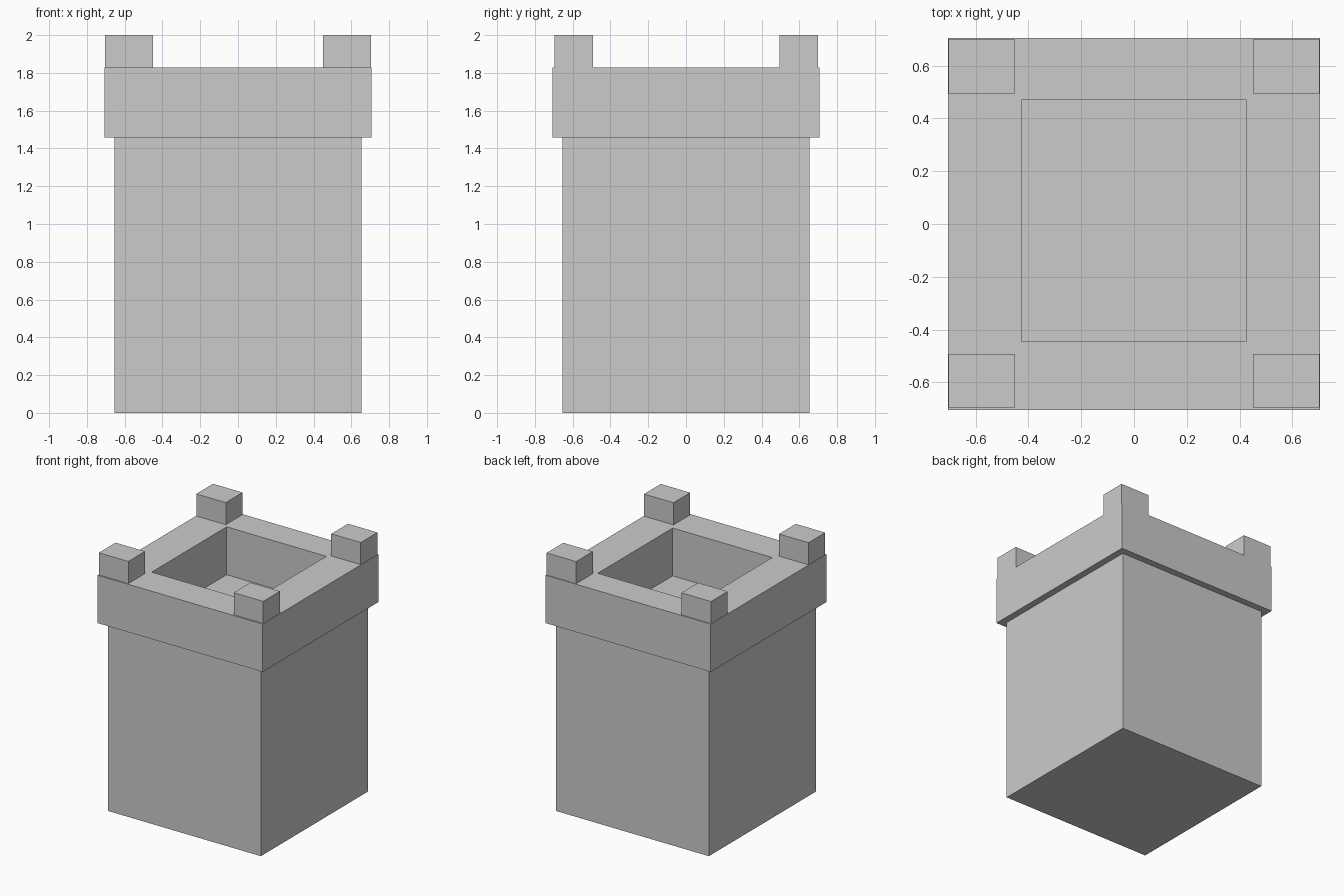
import bpy, bmesh

if "Cube" in bpy.data.objects:
    bpy.data.objects.remove(bpy.data.objects["Cube"])


def make_object(name, bm):
    bmesh.ops.recalc_face_normals(bm, faces=bm.faces)
    mesh = bpy.data.meshes.new(name)
    bm.to_mesh(mesh)
    bm.free()
    obj = bpy.data.objects.new(name, mesh)
    bpy.context.collection.objects.link(obj)
    return obj


def rect(bm, x0, x1, y0, y1, z):
    return [bm.verts.new((x, y, z)) for x, y in ((x0, y0), (x1, y0), (x1, y1), (x0, y1))]


def bridge(bm, a, b):
    for i in range(4):
        j = (i + 1) % 4
        bm.faces.new((a[i], a[j], b[j], b[i]))


def box(name, x0, x1, y0, y1, z0, z1):
    bm = bmesh.new()
    low, high = rect(bm, x0, x1, y0, y1, z0), rect(bm, x0, x1, y0, y1, z1)
    bm.faces.new(low)
    bm.faces.new(high)
    bridge(bm, low, high)
    return make_object(name, bm)


BODY_TOP, RIM_TOP, TOP = 1.459, 1.829, 2.0
BODY, RIM = 0.653, 0.706

# Tower body; its top is the floor of the well
box("tower_body", -BODY, BODY, -BODY, BODY, 0, BODY_TOP)

# Overhanging parapet: square ring with a rectangular opening
bm = bmesh.new()
outer = (-RIM, RIM, -RIM, RIM)
inner = (-0.426, 0.426, -0.446, 0.47)
loops = [rect(bm, *outer, BODY_TOP), rect(bm, *outer, RIM_TOP),
         rect(bm, *inner, RIM_TOP), rect(bm, *inner, BODY_TOP)]
for i in range(4):
    bridge(bm, loops[i], loops[(i + 1) % 4])
make_object("parapet", bm)

# Corner battlements
for side, x0, x1 in (("left", -0.703, -0.451), ("right", 0.451, 0.703)):
    for end, y0, y1 in (("front", -0.696, -0.492), ("back", 0.495, 0.699)):
        box(f"battlement_{end}_{side}", x0, x1, y0, y1, RIM_TOP, TOP)
